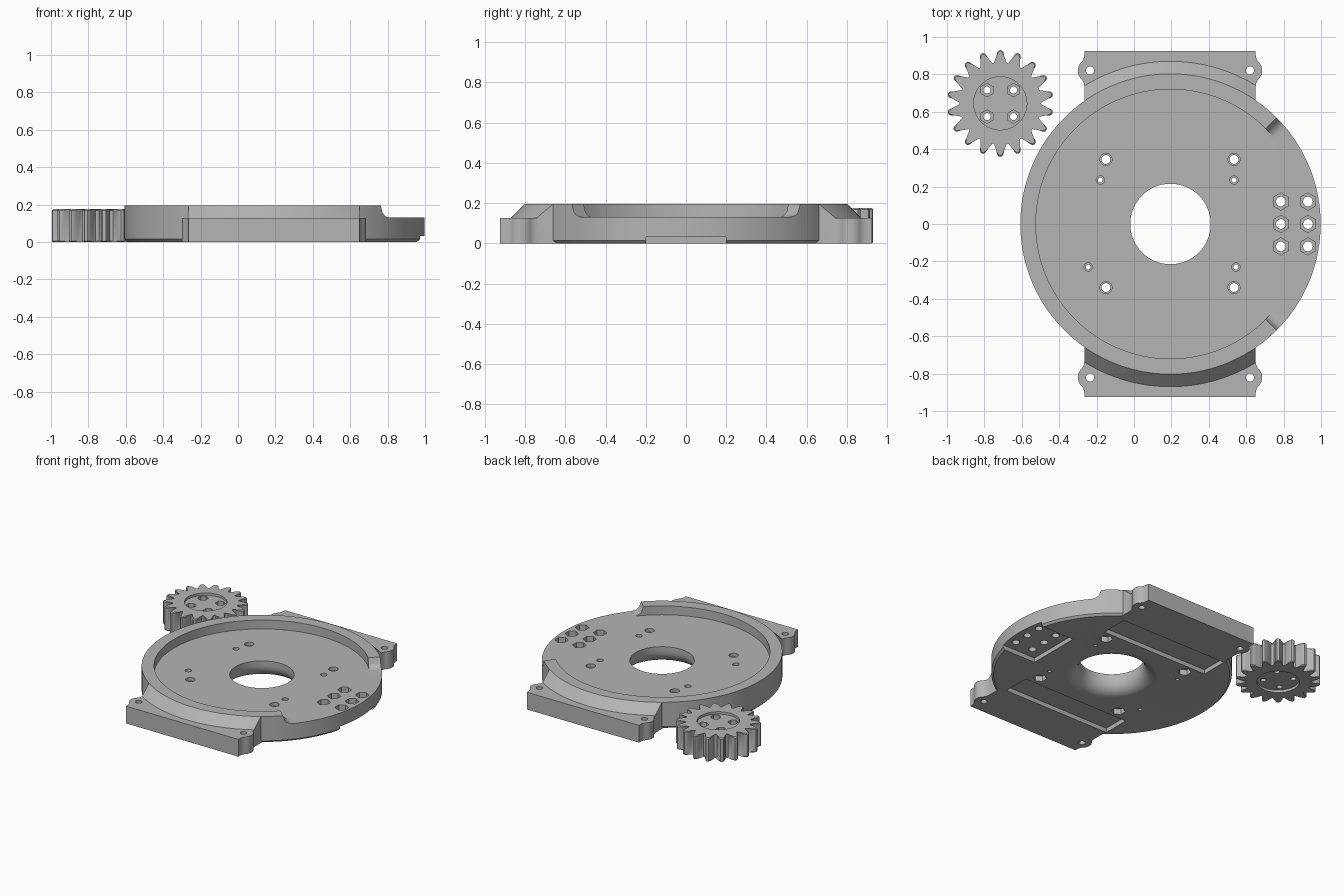
import bpy, bmesh
from math import sin, cos, pi, radians, sqrt

if "Cube" in bpy.data.objects:
    bpy.data.objects.remove(bpy.data.objects["Cube"], do_unlink=True)

GREY = (0.46, 0.46, 0.46, 1)
mat = bpy.data.materials.new("plain grey")
mat.use_nodes = True
mat.diffuse_color = GREY
mat.node_tree.nodes["Principled BSDF"].inputs["Base Color"].default_value = GREY

CX = 0.195                      # plate axis
R_OUT, R_IN = 0.803, 0.72       # rim radii
RIM, FLOOR, FLANGE = 0.195, 0.13, 0.127


def finish(name, bm):
    bmesh.ops.recalc_face_normals(bm, faces=bm.faces)
    mesh = bpy.data.meshes.new(name)
    bm.to_mesh(mesh)
    bm.free()
    mesh.materials.append(mat)
    ob = bpy.data.objects.new(name, mesh)
    bpy.context.collection.objects.link(ob)
    return ob


def prism(bm, pts, z0, z1):
    """Extrude an outline from z0 to z1."""
    low = [bm.verts.new((x, y, z0)) for x, y in pts]
    high = [bm.verts.new((x, y, z1)) for x, y in pts]
    bm.faces.new(low[::-1])
    bm.faces.new(high)
    for i in range(len(pts)):
        j = (i + 1) % len(pts)
        bm.faces.new((low[i], low[j], high[j], high[i]))


def prisms(name, outlines, z0, z1):
    bm = bmesh.new()
    for pts in outlines:
        prism(bm, pts, z0, z1)
    return finish(name, bm)


def ngon(x, y, r, n=32):
    """Circle, or a hexagon with a corner towards +y when n is 6."""
    return [(x + r * sin(2 * pi * i / n), y + r * cos(2 * pi * i / n)) for i in range(n)]


def rect(x0, x1, y0, y1):
    return [(x0, y0), (x1, y0), (x1, y1), (x0, y1)]


def lathe(name, section, n=144):
    """Turn a closed (r, z) section about the plate axis."""
    bm = bmesh.new()
    rings = [[bm.verts.new((CX + r * cos(2 * pi * i / n), r * sin(2 * pi * i / n), z))
              for r, z in section] for i in range(n)]
    m = len(section)
    for i in range(n):
        a, b = rings[i], rings[(i + 1) % n]
        for k in range(m):
            bm.faces.new((a[k], b[k], b[(k + 1) % m], a[(k + 1) % m]))
    return finish(name, bm)


def combine(target, other, op="DIFFERENCE"):
    mod = target.modifiers.new("combine", "BOOLEAN")
    mod.operation, mod.object, mod.solver = op, other, "EXACT"
    bpy.context.view_layer.objects.active = target
    bpy.ops.object.modifier_apply(modifier=mod.name)
    bpy.data.objects.remove(other, do_unlink=True)


def smooth(ob):
    bpy.ops.object.select_all(action="DESELECT")
    ob.select_set(True)
    bpy.context.view_layer.objects.active = ob
    bpy.ops.object.shade_smooth_by_angle(angle=radians(28))


# Round plate: flared centre hole, floor and raised rim
flare = [(0.31 - 0.095 * cos(t), 0.095 - 0.095 * sin(t))
         for t in [i * pi / 20 for i in range(11)]]
plate = lathe("base_plate", [(0.215, FLOOR)] + flare + [
    (R_OUT - 0.015, 0), (R_OUT, 0.015), (R_OUT, RIM), (R_IN, RIM), (R_IN, FLOOR)])

# Sloped shoulders beside the rim, kept only over the flanges
X0, X1 = -0.265, 0.65
shoulder = lathe("shoulder", [(0.76, 0.1), (0.87, 0.1), (0.87, FLANGE), (R_OUT, RIM), (0.76, RIM)])
combine(shoulder, prisms("clip", [rect(X0, X1, s * 0.7 - 0.3, s * 0.7 + 0.3) for s in (-1, 1)],
                         -0.1, 0.4), "INTERSECT")
combine(plate, shoulder, "UNION")


# Flanges with rounded ears
def ear(edge, side, sy):
    cx, cy, r = edge - side * 0.03, 0.82, 0.065
    pts = [(edge, cy - 0.085), (edge + side * 0.004, cy - 0.065)]
    pts += [(cx + side * r * cos(radians(t)), cy + r * sin(radians(t))) for t in range(-50, 51, 10)]
    pts += [(edge + side * 0.004, cy + 0.065), (edge, cy + 0.085)]
    return [(x, sy * y) for x, y in pts]


for sy in (-1, 1):
    outline = [(X0, sy * 0.56), (X1, sy * 0.56)] + ear(X1, 1, sy)
    outline += [(X1, sy * 0.925), (X0, sy * 0.925)] + ear(X0, -1, sy)[::-1]
    combine(plate, prisms("flange", [outline], 0, FLANGE), "UNION")

# Gap in the rim with curved ends
bm = bmesh.new()
angles = [-45 + i for i in range(6)] + list(range(-35, 36, 5)) + [40 + i for i in range(6)]
rings = []
for a in angles:
    t = max(0, (abs(a) - 40) / 5)
    z = FLOOR + (RIM - FLOOR) * (1 - sqrt(1 - t * t))
    c, s = cos(radians(a)), sin(radians(a))
    rings.append([bm.verts.new((CX + r * c, r * s, h))
                  for r, h in ((0.7, z), (0.9, z), (0.9, 0.3), (0.7, 0.3))])
for a, b in zip(rings, rings[1:]):
    for k in range(4):
        bm.faces.new((a[k], b[k], b[(k + 1) % 4], a[(k + 1) % 4]))
bm.faces.new(rings[0])
bm.faces.new(rings[-1][::-1])
combine(plate, finish("gap_cutter", bm))

# Underside recesses
combine(plate, prisms("recess_cutter", [rect(-0.27, 0.6, 0.41, 0.61), rect(-0.27, 0.6, -0.61, -0.41),
                                        rect(0.7, 1.2, -0.2, 0.2)], -0.1, 0.032))

# Holes, nut pockets and countersinks
nuts = [(x, y) for x in (0.785, 0.93) for y in (-0.12, 0, 0.12)]
bolts = [(x, y) for x in (-0.15, 0.535) for y in (-0.34, 0.345)]
screws = [(-0.18, 0.235), (0.535, 0.235), (-0.245, -0.23), (0.545, -0.23)]
ears = [(x, y) for x in (-0.235, 0.62) for y in (-0.82, 0.82)]
holes = [ngon(x, y, r) for group, r in ((nuts, 0.026), (bolts, 0.024), (screws, 0.013), (ears, 0.022))
         for x, y in group]
combine(plate, prisms("hole_cutter", holes, -0.1, 0.3))
combine(plate, prisms("nut_cutter", [ngon(x, y, 0.046, 6) for x, y in nuts], 0.085, 0.3))
combine(plate, prisms("bolt_cutter", [ngon(x, y, 0.046, 6) for x, y in bolts], -0.1, 0.04))
combine(plate, prisms("sink_cutter", [ngon(x, y, 0.032) for x, y in bolts]
                      + [ngon(x, y, 0.022) for x, y in screws], 0.105, 0.3))
smooth(plate)

# Loose spur gear
GX, GY, TEETH, TOP = -0.715, 0.645, 18, 0.175
half = [(0.212, -0.5), (0.215, -0.38), (0.228, -0.3), (0.255, -0.23), (0.274, -0.17), (0.283, -0.09)]
tooth = half + [(0.285, 0)] + [(r, -a) for r, a in half[:0:-1]]
outline = []
for i in range(TEETH):
    for r, a in tooth:
        t = pi / 2 + (i + a) * 2 * pi / TEETH
        outline.append((GX + r * cos(t), GY + r * sin(t)))
bm = bmesh.new()
prism(bm, outline, 0, TOP)
rims = [e for e in bm.edges if abs(e.verts[0].co.z - e.verts[1].co.z) < 1e-5]
bmesh.ops.bevel(bm, geom=rims, offset=0.006, segments=1, affect="EDGES")
gear = finish("spur_gear", bm)

# Gear face recesses, bolt holes and nut pockets
for z0, z1 in ((TOP - 0.018, 0.4), (-0.1, 0.018)):
    combine(gear, prisms("face_cutter", [ngon(GX, GY, 0.142, 64)], z0, z1))
spots = [(GX + sx * 0.071, GY + sy * 0.071) for sx in (-1, 1) for sy in (-1, 1)]
combine(gear, prisms("hole_cutter", [ngon(x, y, 0.019) for x, y in spots], -0.1, 0.4))
combine(gear, prisms("nut_cutter", [ngon(x, y, 0.036, 6) for x, y in spots], 0.11, 0.4))
smooth(gear)
